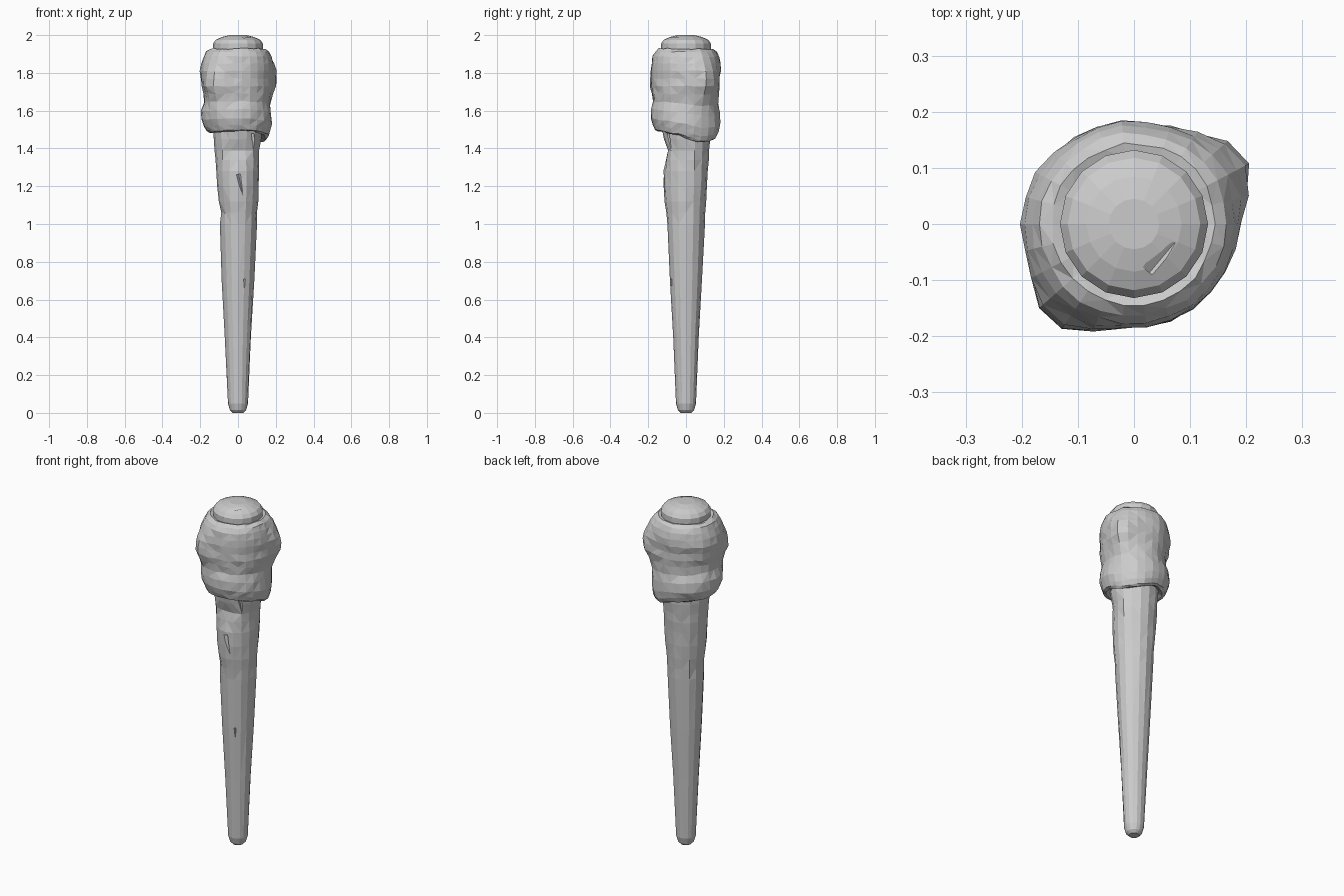
import bpy, bmesh, math, random
from mathutils import Matrix, Vector, Euler

if "Cube" in bpy.data.objects:
    bpy.data.objects.remove(bpy.data.objects["Cube"])

random.seed(4)


def bump(a, a0, wa, z, z0, wz):
    """Soft local bump around an angle (degrees) and a height."""
    d = (a - a0 + 180) % 360 - 180
    return math.exp(-(d / wa) ** 2 - ((z - z0) / wz) ** 2)


def loft(name, profile, sides, shape):
    """Closed stack of rings; shape(a, z, r) returns the adjusted (r, z)."""
    bm = bmesh.new()
    rings = []
    for z, r in profile:
        ring = []
        for i in range(sides):
            a = 360 * i / sides
            rr, zz = shape(a, z, r)
            t = math.radians(a)
            ring.append(bm.verts.new((rr * math.cos(t), rr * math.sin(t), zz)))
        rings.append(ring)
    for lo, hi in zip(rings, rings[1:]):
        for i in range(sides):
            j = (i + 1) % sides
            bm.faces.new((lo[i], lo[j], hi[j], hi[i]))
    bm.faces.new(rings[0][::-1])
    bm.faces.new(rings[-1])
    bmesh.ops.triangulate(bm, faces=bm.faces[:])
    bmesh.ops.recalc_face_normals(bm, faces=bm.faces[:])
    me = bpy.data.meshes.new(name)
    bm.to_mesh(me)
    bm.free()
    ob = bpy.data.objects.new(name, me)
    bpy.context.collection.objects.link(ob)
    return ob


# Tapered wooden stick with hewn dents and a rounded head
def stick_shape(a, z, r):
    r -= 0.030 * bump(a, 270, 40, z, 1.39, 0.06)
    r -= 0.016 * bump(a, 195, 35, z, 1.06, 0.05)
    r -= 0.014 * bump(a, 345, 25, z, 1.37, 0.08)
    r += 0.008 * bump(a, 270, 40, z, 1.18, 0.12)
    if 0.3 < z < 1.9:
        r += random.uniform(-0.002, 0.002)
    return r, z


stick = loft("stick", [
    (0, 0.028), (0.015, 0.043), (0.05, 0.053), (0.40, 0.069), (0.70, 0.085),
    (1.00, 0.099), (1.06, 0.102), (1.12, 0.106), (1.20, 0.111), (1.28, 0.116),
    (1.34, 0.120), (1.39, 0.123), (1.45, 0.127), (1.52, 0.131), (1.92, 0.132),
    (1.955, 0.132), (1.975, 0.118), (1.99, 0.085), (2.0, 0.045)], 16, stick_shape)


# Cloth wrap: lumpy bands, two pulled-out corners, hem sagging at the back right
def wrap_shape(a, z, r):
    r += 0.052 * bump(a, 31, 22, z, 1.76, 0.10)
    r += 0.046 * bump(a, 230, 22, z, 1.74, 0.11)
    r += 0.018 * bump(a, 175, 40, z, 1.80, 0.09)
    r += 0.012 * bump(a, 180, 50, z, 1.58, 0.08)
    r -= 0.012 * bump(a, 125, 35, z, 1.70, 0.12)
    r -= 0.010 * bump(a, 0, 50, z, 1.60, 0.09)
    low = max(0, min(1, (1.72 - z) / 0.2))
    zz = z - 0.05 * low * bump(a, 40, 50, 0, 0, 1) + 0.012 * low * bump(a, 275, 40, 0, 0, 1)
    if r > 0.14:
        r += random.uniform(-0.003, 0.003)
        zz += random.uniform(-0.004, 0.004)
    return r, zz


loft("cloth_wrap", [
    (1.50, 0.115), (1.483, 0.148), (1.49, 0.164), (1.515, 0.175), (1.55, 0.185),
    (1.60, 0.184), (1.645, 0.174), (1.69, 0.178), (1.73, 0.184), (1.77, 0.181),
    (1.81, 0.186), (1.85, 0.183), (1.885, 0.176), (1.912, 0.163), (1.928, 0.144),
    (1.92, 0.118)], 26, wrap_shape)

# Thin splits cut into the wood: position, rotation, width, depth, length
for loc, rot, size in [
    ((0.02, -0.118, 1.18), (0, -0.20, 0), (0.012, 0.016, 0.085)),
    ((0.085, -0.085, 1.41), (0, -0.15, 0.8), (0.010, 0.014, 0.07)),
    ((0.035, -0.076, 0.68), (0, 0, 0.4), (0.006, 0.010, 0.03)),
    ((0.05, -0.06, 1.993), (1.57, 0, -0.7), (0.018, 0.012, 0.035)),
]:
    bm = bmesh.new()
    mat = Matrix.LocRotScale(Vector(loc), Euler(rot), Vector(size))
    bmesh.ops.create_cone(bm, cap_ends=True, segments=4, radius1=0.25,
                          radius2=1, depth=2, matrix=mat)
    me = bpy.data.meshes.new("split_cutter")
    bm.to_mesh(me)
    bm.free()
    cutter = bpy.data.objects.new("split_cutter", me)
    bpy.context.collection.objects.link(cutter)
    cutter.hide_render = True
    cutter.display_type = 'WIRE'
    mod = stick.modifiers.new("split", 'BOOLEAN')
    mod.operation = 'DIFFERENCE'
    mod.solver = 'EXACT'
    mod.object = cutter
    bpy.context.view_layer.objects.active = stick
    bpy.ops.object.modifier_apply(modifier=mod.name)
    bpy.data.objects.remove(cutter)
